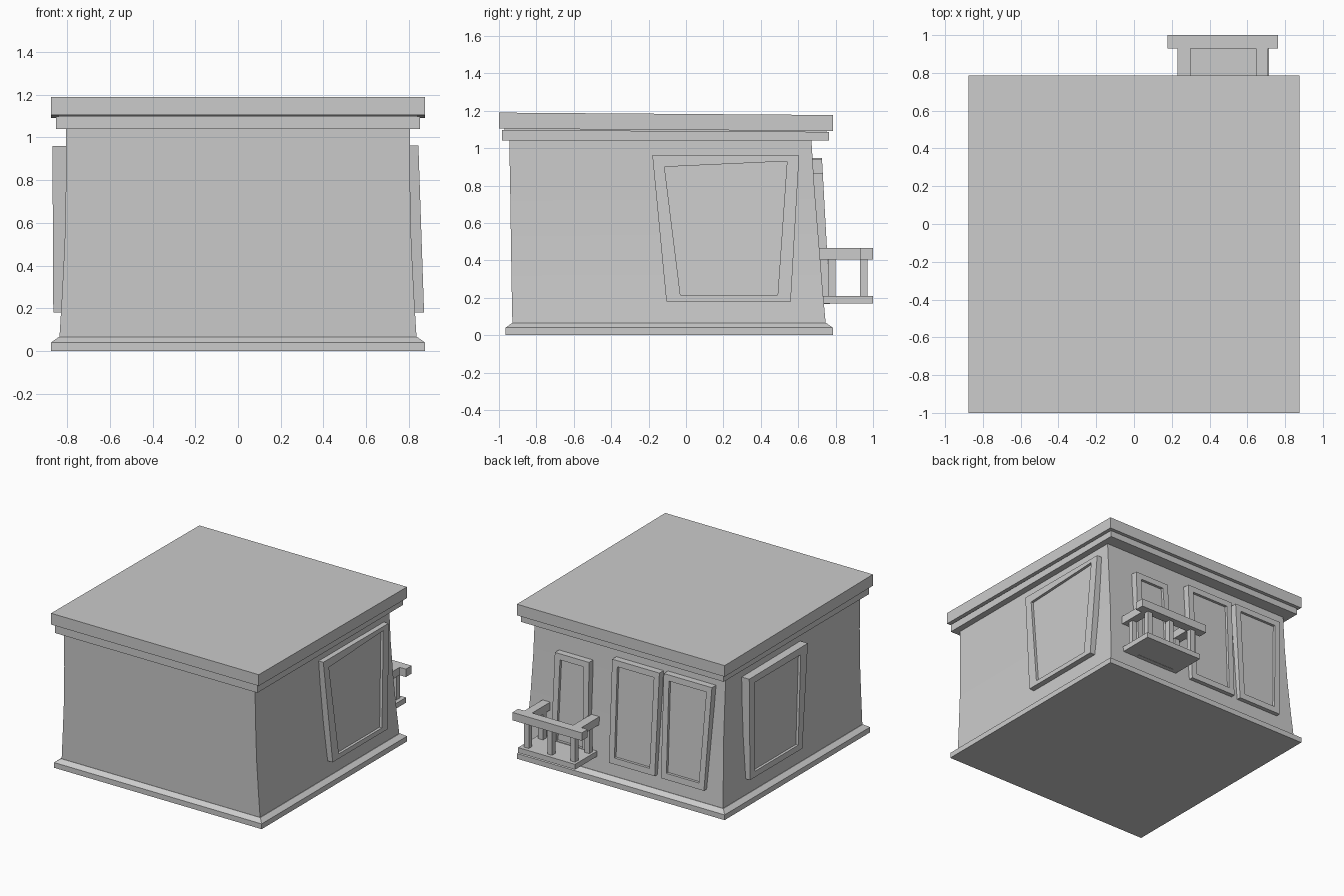
import bpy, bmesh

if "Cube" in bpy.data.objects:
    bpy.data.objects.remove(bpy.data.objects["Cube"])


def finish(name, bm, smooth=False):
    bmesh.ops.recalc_face_normals(bm, faces=bm.faces[:])
    me = bpy.data.meshes.new(name)
    bm.to_mesh(me)
    bm.free()
    ob = bpy.data.objects.new(name, me)
    bpy.context.collection.objects.link(ob)
    if smooth:
        bpy.ops.object.select_all(action='DESELECT')
        ob.select_set(True)
        bpy.context.view_layer.objects.active = ob
        bpy.ops.object.shade_smooth_by_angle(angle=0.52)
    return ob


def loft(name, rings, smooth=False):
    """Stack rectangles: (half width, y front, y back, z front, z back)."""
    bm = bmesh.new()
    prev = None
    for hx, yf, yb, zf, zb in rings:
        cur = [bm.verts.new(p) for p in
               ((-hx, yf, zf), (hx, yf, zf), (hx, yb, zb), (-hx, yb, zb))]
        if prev:
            for i in range(4):
                j = (i + 1) % 4
                bm.faces.new((prev[i], prev[j], cur[j], cur[i]))
        else:
            bm.faces.new(cur)
        prev = cur
    bm.faces.new(prev)
    return finish(name, bm, smooth)


def box(name, x0, x1, y0, y1, z0, z1):
    bm = bmesh.new()
    bmesh.ops.create_cube(bm, size=1)
    for v in bm.verts:
        v.co = ((x0 + x1) / 2 + v.co.x * (x1 - x0),
                (y0 + y1) / 2 + v.co.y * (y1 - y0),
                (z0 + z1) / 2 + v.co.z * (z1 - z0))
    return finish(name, bm)


def window(name, outer, inner, place, depth=0.07, recess=0.02):
    """Framed panel: place(u, z, d) maps to 3D, d = depth below frame face."""
    bm = bmesh.new()
    loops = [[bm.verts.new(place(u, z, d)) for u, z in quad]
             for quad, d in ((outer, depth), (outer, 0), (inner, 0), (inner, recess))]
    for a, b in zip(loops, loops[1:]):
        for i in range(4):
            j = (i + 1) % 4
            bm.faces.new((a[i], a[j], b[j], b[i]))
    bm.faces.new(loops[-1])
    bm.faces.new(loops[0])
    return finish(name, bm)


# Main body
loft("plinth", [(.875, -.965, .785, 0, 0), (.875, -.965, .785, .04, .04),
                (.84, -.93, .75, .065, .065)])
loft("walls", [(.837, -.928, .748, .05, .05), (.825, -.932, .73, .25, .25),
               (.812, -.936, .71, .5, .5), (.806, -.94, .687, .78, .78),
               (.805, -.945, .67, 1.05, 1.05)], smooth=True)
loft("cornice", [(.853, -.985, .765, 1.04, 1.04), (.853, -.985, .765, 1.097, 1.087)])
loft("roof_neck", [(.84, -.97, .75, 1.08, 1.07), (.84, -.97, .75, 1.12, 1.11)])
loft("roof", [(.875, -1, .785, 1.104, 1.092), (.875, -1, .785, 1.19, 1.177)])

# Side windows
window("right_window",
       [(-.18, .963), (.605, .96), (.56, .18), (-.105, .18)],
       [(-.115, .90), (.54, .93), (.49, .215), (-.03, .215)],
       lambda u, z, d: (.845 + (.96 - z) * .034 - d, u, z))
window("left_window",
       [(.48, .955), (-.225, .96), (-.165, .18), (.465, .18)],
       [(.41, .905), (-.14, .905), (-.115, .225), (.405, .225)],
       lambda u, z, d: (-.869 + (.96 - z) * .005 + d, u, z), depth=.09)

# Back windows and balcony door
for name, xl, xr, bl, br, top in (("back_window_centre", .113, -.285, .111, -.275, .94),
                                  ("back_window_outer", -.322, -.727, -.327, -.69, .947),
                                  ("balcony_door", .593, .305, .60, .29, .865)):
    window(name, [(xl, top), (xr, top), (br, .168), (bl, .168)],
           [(xl - .045, top - .045), (xr + .045, top - .045),
            (br + .045, .215), (bl - .045, .215)],
           lambda u, z, d: (u, .727 + (.945 - z) * .055 - d, z))

# Balcony
box("balcony_floor", .235, .715, .72, 1.0, .17, .21)
box("balcony_front_rail", .178, .763, .93, 1.0, .405, .465)
for i, (x0, x1) in enumerate(((.23, .30), (.645, .71))):
    box(f"balcony_side_rail_{i}", x0, x1, .70, .93, .405, .465)
for i, (x, y) in enumerate(((.275, .95), (.47, .95), (.665, .95), (.275, .78), (.665, .78))):
    box(f"balcony_post_{i}", x - .02, x + .02, y - .02, y + .02, .205, .41)
